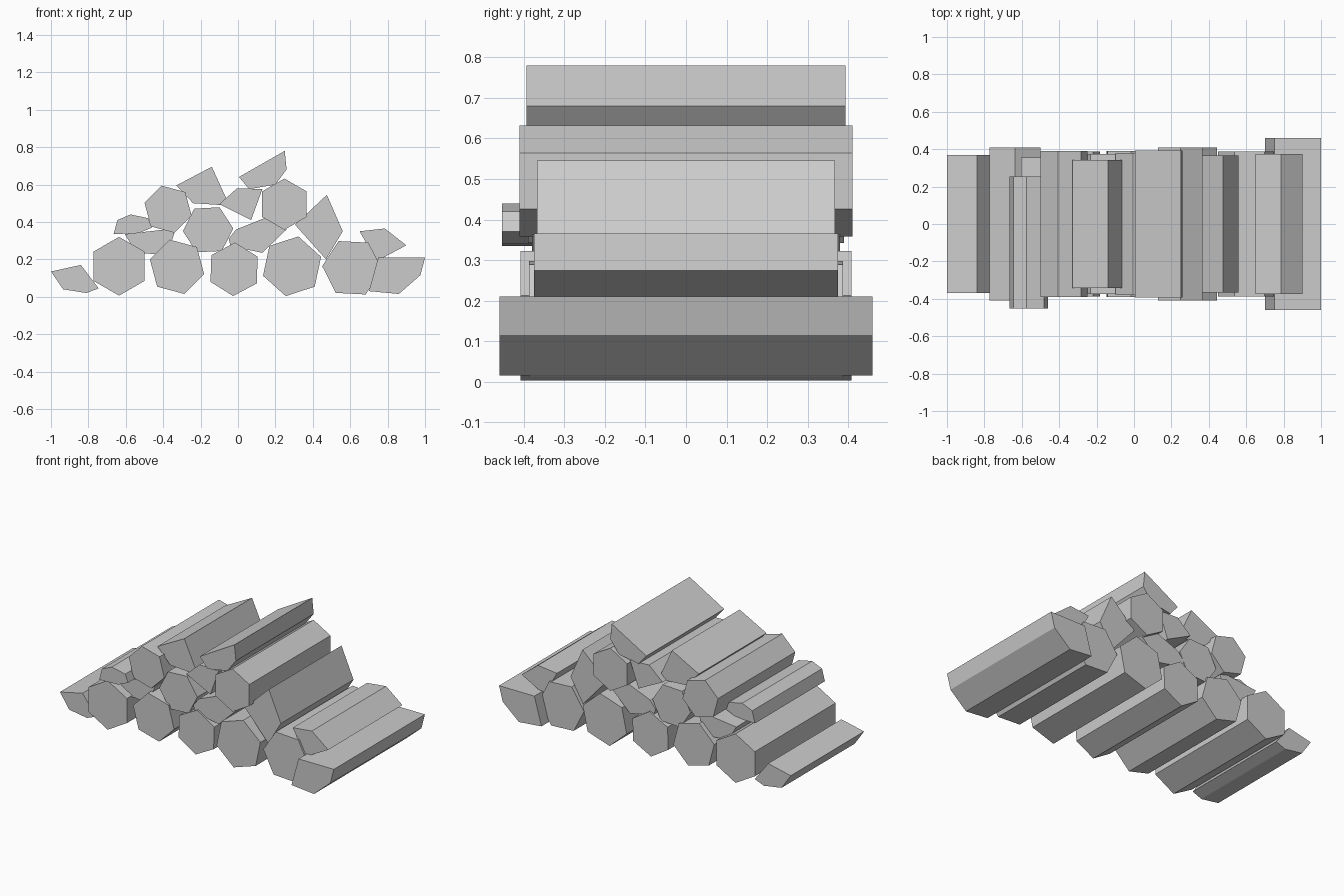
import bpy
import bmesh
from math import cos, sin, radians

default_cube = bpy.data.objects.get("Cube")
if default_cube:
    bpy.data.objects.remove(default_cube, do_unlink=True)

# One plain grey for the whole stack
wood = bpy.data.materials.new("plain_grey_wood")
wood.use_nodes = True
grey = (0.6, 0.6, 0.6, 1)
wood.diffuse_color = grey
wood.node_tree.nodes["Principled BSDF"].inputs["Base Color"].default_value = grey


def make_prism(name, profile, front, back):
    """Extrude an (x, z) profile along y into a flat-shaded log."""
    mesh = bpy.data.meshes.new(name)
    bm = bmesh.new()
    end = bm.faces.new([bm.verts.new((x, front, z)) for x, z in profile])
    extruded = bmesh.ops.extrude_face_region(bm, geom=[end], use_keep_orig=True)
    moved = [v for v in extruded["geom"] if isinstance(v, bmesh.types.BMVert)]
    bmesh.ops.translate(bm, verts=moved, vec=(0, back - front, 0))
    bmesh.ops.recalc_face_normals(bm, faces=bm.faces)
    bm.to_mesh(mesh)
    bm.free()
    mesh.materials.append(wood)
    log = bpy.data.objects.new(name, mesh)
    bpy.context.collection.objects.link(log)
    return log


def round_log(name, x, z, radius, turn, half_length):
    """Whole six-sided log, rolled by turn degrees."""
    angles = [radians(turn + 60 * side) for side in range(6)]
    profile = [(x + radius * cos(a), z + radius * sin(a)) for a in angles]
    return make_prism(name, profile, -half_length, half_length)


def split_log(name, half_length, *profile, shift=0):
    """Chopped wedge of wood with its own cross-section."""
    return make_prism(name, profile, shift - half_length, shift + half_length)


# Whole logs of the bottom row
round_log("bottom_log_far_right", -.636, .163, .157, 90, .408)
round_log("bottom_log_right", -.326, .16, .15, 45, .387)
round_log("bottom_log_middle", -.021, .147, .143, 88, .39)
round_log("bottom_log_left", .289, .163, .163, 18, .408)
round_log("bottom_log_far_left", .61, .155, .16, -3, .387)

# Whole logs of the upper rows
round_log("upper_log_right", -.374, .468, .13, -15, .39)
round_log("upper_log_middle", -.16, .358, .135, 3, .375)
round_log("upper_log_left", .248, .495, .137, 30, .41)

# Split logs at the two ends of the stack
split_log("end_wedge_right", .37, (-1, .135), (-.84, .17), (-.745, .045),
          (-.81, .02), (-.935, .04))
split_log("end_wedge_left", .46, (.75, .21), (1, .21), (.975, .115),
          (.86, .015), (.7, .03))
split_log("resting_wedge_left", .375, (.65, .35), (.785, .365), (.9, .275),
          (.74, .19))

# Split logs wedged between the rows
split_log("thin_wedge_right", .353, (-.665, .335), (-.645, .41), (-.575, .44),
          (-.48, .42), (-.46, .37), (-.53, .34), shift=-.1)
split_log("flat_wedge_right", .355, (-.605, .335), (-.385, .36), (-.34, .34),
          (-.35, .31), (-.4, .225), (-.545, .235))
split_log("wedge_middle", .38, (-.05, .31), (-.01, .36), (.14, .42),
          (.26, .36), (.13, .235), (-.04, .27))
split_log("leaning_wedge_left", .367, (.475, .545), (.56, .35), (.47, .2),
          (.305, .385))

# Split logs on top of the stack
split_log("top_wedge_right", .342, (-.33, .595), (-.14, .695), (-.06, .52),
          (-.085, .49), (-.24, .5))
split_log("top_wedge_middle", .38, (-.1, .495), (-.005, .58), (.13, .575),
          (.07, .41))
split_log("top_wedge_left", .393, (.005, .64), (.25, .78), (.26, .68),
          (.2, .6), (.06, .575))
